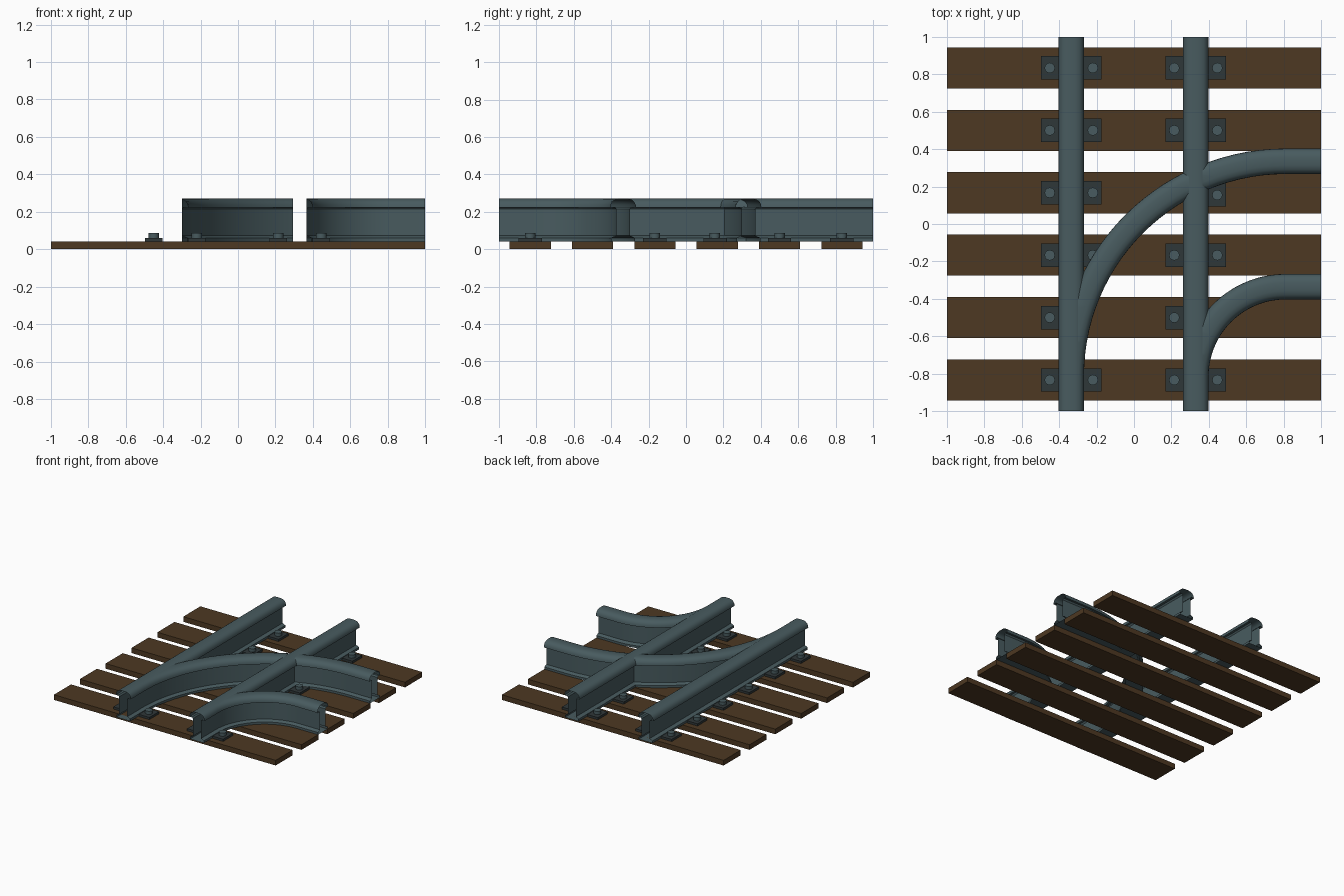
import bpy, bmesh, math
from mathutils import Vector

if "Cube" in bpy.data.objects:
    bpy.data.objects.remove(bpy.data.objects["Cube"])


def material(name, rgb):
    m = bpy.data.materials.new(name)
    m.diffuse_color = (*rgb, 1)
    m.use_nodes = True
    m.node_tree.nodes["Principled BSDF"].inputs["Base Color"].default_value = m.diffuse_color
    return m


STEEL = material("steel", (0.065, 0.105, 0.115))
DARK = material("dark_iron", (0.028, 0.038, 0.04))
WOOD = material("wood", (0.075, 0.04, 0.016))

GAUGE = 0.335          # rail centre distance from the middle
WEB = 0.036            # half thickness of the rail web
ROWS = [-0.833 + i * 0.3333 for i in range(6)]

# half of the rail section (offset, z), from foot to crown
HALF = [(0.062, 0.042), (0.062, 0.06), (WEB, 0.072), (WEB, 0.215),
        (0.045, 0.226), (0.068, 0.222), (0.066, 0.238), (0.058, 0.254),
        (0.044, 0.265), (0.022, 0.271)]
SECTION = HALF + [(-u, z) for u, z in reversed(HALF)]


def finish(bm, name, mat, smooth=False):
    me = bpy.data.meshes.new(name)
    bm.to_mesh(me)
    bm.free()
    me.materials.append(mat)
    ob = bpy.data.objects.new(name, me)
    bpy.context.collection.objects.link(ob)
    if smooth:
        bpy.ops.object.select_all(action='DESELECT')
        ob.select_set(True)
        bpy.context.view_layer.objects.active = ob
        bpy.ops.object.shade_smooth_by_angle(angle=math.radians(35))
    return ob


def box(name, mat, center, size):
    bm = bmesh.new()
    bmesh.ops.create_cube(bm, size=1)
    for v in bm.verts:
        v.co = Vector(c + a * s for c, a, s in zip(center, v.co, size))
    return finish(bm, name, mat)


def sweep(path):
    """Open-ended rail swept along (x, y, heading) stations."""
    bm = bmesh.new()
    rings = []
    for x, y, a in path:
        rx, ry = math.sin(a), -math.cos(a)
        rings.append([bm.verts.new((x + u * rx, y + u * ry, z)) for u, z in SECTION])
    n = len(SECTION)
    for r0, r1 in zip(rings, rings[1:]):
        for i in range(n):
            j = (i + 1) % n
            bm.faces.new((r0[i], r0[j], r1[j], r1[i]))
    bmesh.ops.recalc_face_normals(bm, faces=bm.faces)
    return bm


def cut_out(bm, x0, x1):
    """Remove the part of a rail hidden inside a straight rail."""
    for x in (x0, x1):
        bmesh.ops.bisect_plane(bm, geom=bm.verts[:] + bm.edges[:] + bm.faces[:],
                               plane_co=(x, 0, 0), plane_no=(1, 0, 0))
    inside = [f for f in bm.faces if x0 < f.calc_center_median().x < x1]
    bmesh.ops.delete(bm, geom=inside, context='FACES')


def curve_path(x_rail, y_exit, center=0.81, steps=28):
    r = center - x_rail
    pts = []
    for i in range(steps + 1):
        t = math.pi / 2 * i / steps
        pts.append((center - r * math.cos(t), y_exit - r + r * math.sin(t),
                    math.pi / 2 - t))
    return pts + [(1, y_exit, 0)]


# sleepers
for i, y in enumerate(ROWS):
    box(f"sleeper_{i}", WOOD, (0, y, 0.021), (2, 0.22, 0.042))

# straight rails
for name, x in (("left_rail", -GAUGE), ("right_rail", GAUGE - 0.005)):
    finish(sweep([(x, -1, math.pi / 2), (x, 1, math.pi / 2)]), name, STEEL, True)

# diverging curved rails, trimmed where they meet the straight ones
right_x = GAUGE - 0.005
outer = sweep(curve_path(-GAUGE, GAUGE))
cut_out(outer, -1, -GAUGE + WEB)
cut_out(outer, right_x - WEB, right_x + WEB)
finish(outer, "outer_curved_rail", STEEL, True)
inner = sweep(curve_path(right_x, -GAUGE))
cut_out(inner, -1, right_x + WEB)
finish(inner, "inner_curved_rail", STEEL, True)

# clamp plates and bolts, left out where a curved rail passes
SKIP = {("left", 1, 1), ("right", -1, 3), ("right", 1, 1)}
for rail, x in (("left", -GAUGE), ("right", right_x)):
    for side in (-1, 1):
        for i, y in enumerate(ROWS):
            if (rail, side, i) in SKIP:
                continue
            if (rail, side, i) == ("right", 1, 3):
                y -= 0.012
            cx = x + side * 0.115
            tag = f"{rail}_{'inner' if side * x < 0 else 'outer'}_{i}"
            box(f"plate_{tag}", DARK, (cx, y, 0.051), (0.095, 0.125, 0.018))
            bm = bmesh.new()
            bmesh.ops.create_cone(bm, cap_ends=True, segments=12, radius1=0.028,
                                  radius2=0.028, depth=0.026)
            bmesh.ops.translate(bm, verts=bm.verts, vec=(cx, y, 0.073))
            finish(bm, f"bolt_{tag}", STEEL, True)
